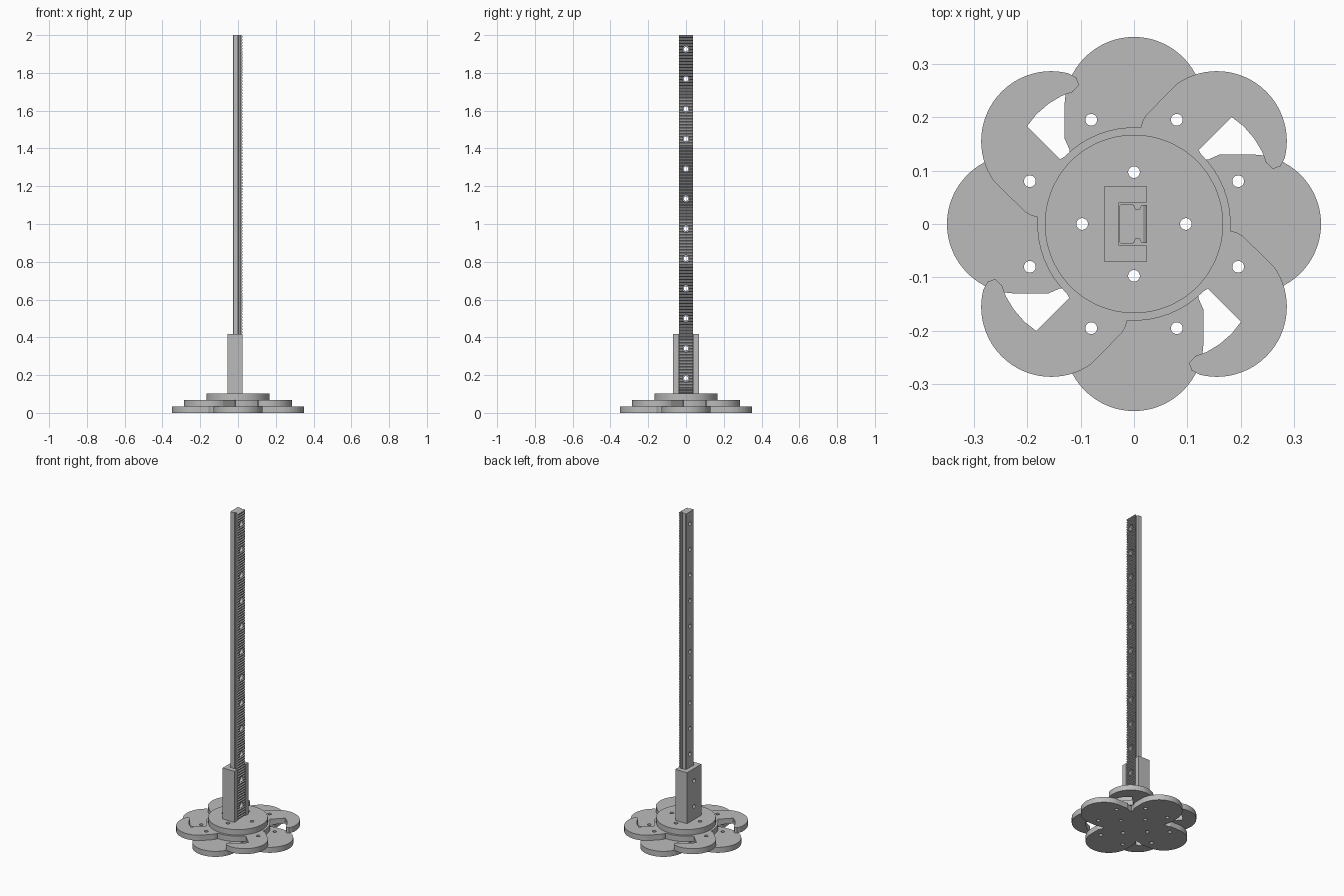
import bpy
import bmesh
from math import cos, sin, radians
from mathutils import Matrix, Vector

cube = bpy.data.objects.get("Cube")
if cube:
    bpy.data.objects.remove(cube, do_unlink=True)

grey = bpy.data.materials.new("plain grey")
grey.use_nodes = True
GREY = (0.5, 0.5, 0.5, 1)
grey.diffuse_color = GREY
grey.node_tree.nodes["Principled BSDF"].inputs["Base Color"].default_value = GREY


def finish(name, bm):
    bmesh.ops.recalc_face_normals(bm, faces=bm.faces)
    mesh = bpy.data.meshes.new(name)
    bm.to_mesh(mesh)
    bm.free()
    mesh.materials.append(grey)
    obj = bpy.data.objects.new(name, mesh)
    bpy.context.collection.objects.link(obj)
    return obj


def extrude(name, points, direction):
    """Closed outline of 3D points swept along a direction."""
    bm = bmesh.new()
    face = bm.faces.new([bm.verts.new(p) for p in points])
    swept = bmesh.ops.extrude_face_region(bm, geom=[face])["geom"]
    verts = [v for v in swept if isinstance(v, bmesh.types.BMVert)]
    bmesh.ops.translate(bm, verts=verts, vec=Vector(direction))
    return finish(name, bm)


def slab(name, outline, z0, z1):
    return extrude(name, [(x, y, z0) for x, y in outline], (0, 0, z1 - z0))


def arc(cx, cy, r, a0, a1, steps):
    angles = [radians(a0 + (a1 - a0) * i / steps) for i in range(steps + 1)]
    return [(cx + r * cos(a), cy + r * sin(a)) for a in angles]


def four_times(quarter):
    points = []
    for _ in range(4):
        points += quarter
        quarter = [(-y, x) for x, y in quarter]
    return points


def drill(objects, centres, radius, depth, axis):
    """Cut round holes, all along one axis, through the objects."""
    bm = bmesh.new()
    turn = Matrix.Rotation(radians(90), 4, "Y") if axis == "X" else Matrix()
    for c in centres:
        bmesh.ops.create_cone(bm, cap_ends=True, segments=24, radius1=radius, radius2=radius,
                              depth=depth, matrix=Matrix.Translation(c) @ turn)
    cutter = finish("hole_cutter", bm)
    cutter.hide_render = True
    for obj in objects:
        mod = obj.modifiers.new("holes", "BOOLEAN")
        mod.operation = "DIFFERENCE"
        mod.solver = "EXACT"
        mod.object = cutter
        bpy.context.view_layer.objects.active = obj
        bpy.ops.object.modifier_apply(modifier=mod.name)
    bpy.data.objects.remove(cutter, do_unlink=True)


T1, T2, T3 = 0.034, 0.068, 0.102

# Bottom plate: four round petals
petal = [(0.118, -0.118), (0.14, -0.121), (0.16, -0.13)]
petal += arc(0.22, 0, 0.13, -90, 90, 32)
petal += [(0.16, 0.13), (0.14, 0.121)]
petal_plate = slab("petal_plate", four_times(petal), 0, T1)

# Middle plate: hub with four hooked arms
arm = [(0.121, 0.138), (0.183, 0.2), (0.205, 0.183), (0.225, 0.16), (0.24, 0.135),
       (0.247, 0.115), (0.26, 0.103), (0.274, 0.108)]
arm += arc(0.155, 0.155, 0.131, -14, 125, 28)
arm += [(0.022, 0.203), (0.016, 0.192)]
arm += arc(0, 0, 0.181, 86, 136, 8)
hook_plate = slab("hook_plate", four_times(arm), T1, T2)

# Top disc
top_disc = slab("top_disc", arc(0, 0, 0.167, 0, 354, 59), T2, T3)

# Screw holes through the base
ring = four_times([(0.097, 0), (0.195, 0.08), (0.08, 0.195)])
drill([petal_plate, hook_plate, top_disc], [(x, y, 0.05) for x, y in ring], 0.011, 0.2, "Z")


def mirrored(half):
    return half + [(x, -y) for x, y in reversed(half)]


# Sleeve: open channel holding the rail
sleeve = slab("rail_sleeve", mirrored([(-0.028, 0.04), (0.024, 0.04), (0.024, 0.07), (-0.056, 0.07)]),
              T3, 0.418)

# Rail with a groove along each side
rail = slab("rail", mirrored([(-0.027, 0.034), (-0.024, 0.037), (-0.003, 0.037), (0, 0.035),
                              (0.003, 0.027), (0.01, 0.027), (0.014, 0.036), (0.017, 0.036)]),
            T3, 2)

# Rack teeth down the +x face of the rail
teeth = 120
pitch = (2 - T3) / teeth
profile = [(0.0165, T3)]
for i in range(teeth):
    z = T3 + i * pitch
    profile += [(0.018, z + 0.05 * pitch), (0.024, z + 0.3 * pitch),
                (0.024, z + 0.7 * pitch), (0.018, z + 0.95 * pitch)]
profile.append((0.0165, 2))
rack = extrude("rack_teeth", [(x, -0.036, z) for x, z in profile], (0, 0.072, 0))

# Counterbored mounting holes along the rail
heights = [0.183 + 0.1584 * i for i in range(12)]
drill([rail, rack, sleeve], [(0, 0, z) for z in heights], 0.012, 0.3, "X")
drill([rail, rack], [(0.05, 0, z) for z in heights], 0.019, 0.09, "X")
